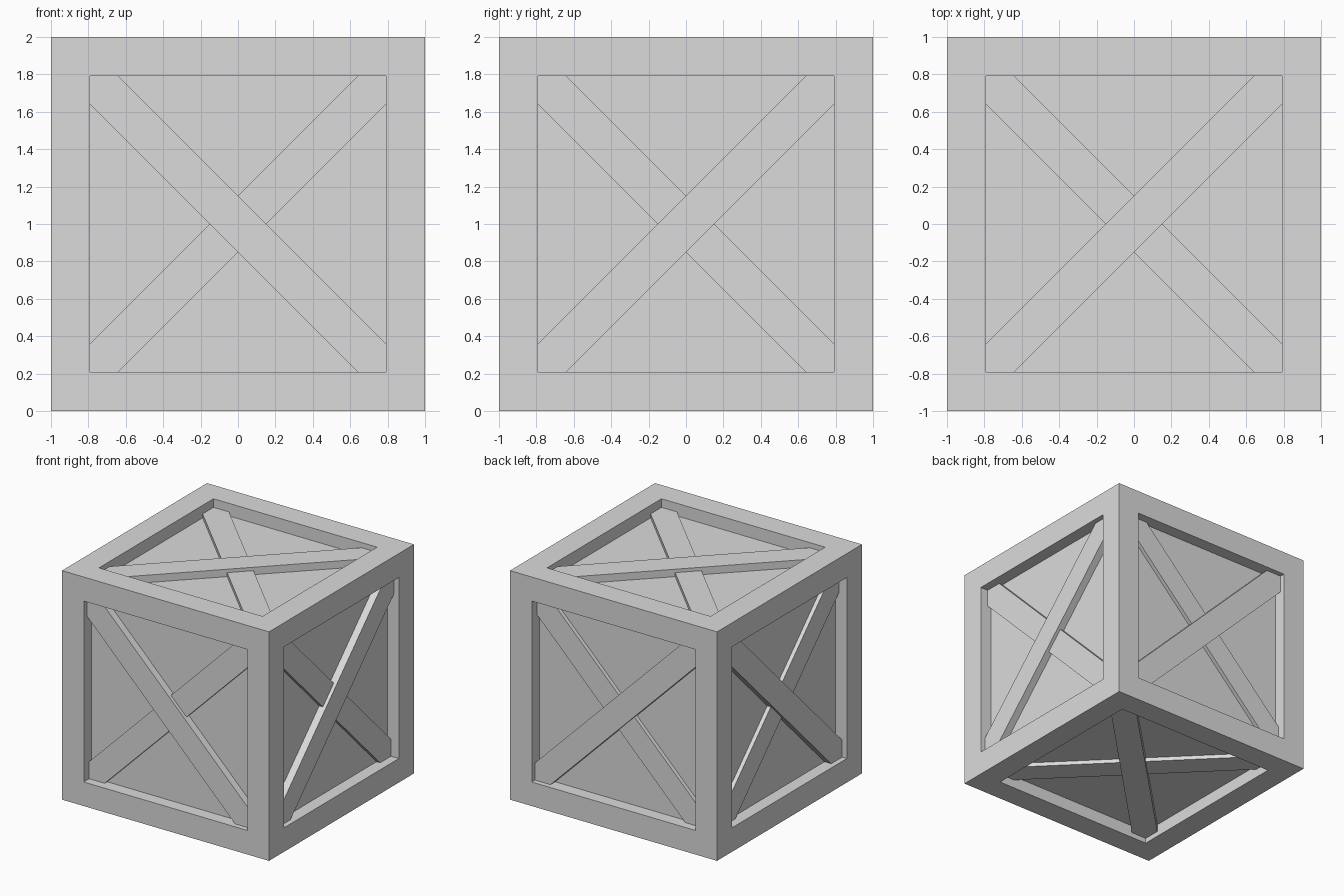
import bpy
import bmesh
from mathutils import Vector

OPENING = 0.79        # half width of the framed opening
PANEL = 0.89          # distance of the recessed panels from the centre
CENTRE = Vector((0, 0, 1))

cube = bpy.data.objects.get("Cube")
if cube:
    bpy.data.objects.remove(cube, do_unlink=True)

grey = bpy.data.materials.new("plain_grey")
grey.use_nodes = True
colour = (0.71, 0.71, 0.71, 1)
grey.diffuse_color = colour
grey.node_tree.nodes["Principled BSDF"].inputs["Base Color"].default_value = colour


def add_object(name, bm):
    bmesh.ops.recalc_face_normals(bm, faces=bm.faces[:])
    mesh = bpy.data.meshes.new(name)
    bm.to_mesh(mesh)
    bm.free()
    mesh.materials.append(grey)
    obj = bpy.data.objects.new(name, mesh)
    obj.location = CENTRE
    bpy.context.collection.objects.link(obj)


# Crate frame: a cube whose six faces are inset and sunk to form the panels
bm = bmesh.new()
bmesh.ops.create_cube(bm, size=2)
sides = bm.faces[:]
bmesh.ops.inset_individual(bm, faces=sides, thickness=1 - OPENING,
                           use_even_offset=True)
for face in sides:
    normal = face.normal.copy()
    panel = bmesh.ops.extrude_discrete_faces(bm, faces=[face])["faces"][0]
    bmesh.ops.translate(bm, verts=panel.verts[:], vec=-normal * (1 - PANEL))
add_object("crate_frame", bm)


def brace(name, u, v, out, slope, height):
    """Diagonal plank with pointed ends tucked just inside the frame."""
    a = OPENING + 0.005
    c = a - 0.15
    outline = [(-a, -a), (-c, -a), (a, c), (a, a), (c, a), (-a, -c)]
    base = PANEL - 0.01
    bm = bmesh.new()
    verts = [bm.verts.new(u * p * slope + v * q + out * base) for p, q in outline]
    face = bm.faces.new(verts)
    new = bmesh.ops.extrude_face_region(bm, geom=[face])["geom"]
    tops = [g for g in new if isinstance(g, bmesh.types.BMVert)]
    bmesh.ops.translate(bm, verts=tops, vec=out * (height - base))
    add_object(name, bm)


# Two crossing braces on every side; the outer one lies over the inner one
X, Y, Z = Vector((1, 0, 0)), Vector((0, 1, 0)), Vector((0, 0, 1))
layout = [
    ("front", X, Z, -Y, -1), ("back", X, Z, Y, -1),
    ("left", Y, Z, X, 1), ("right", Y, Z, -X, 1),
    ("top", X, Y, Z, 1), ("bottom", X, Y, -Z, 1),
]
for side, u, v, out, slope in layout:
    brace(side + "_outer_brace", u, v, out, slope, 0.955)
    brace(side + "_inner_brace", u, v, out, -slope, 0.925)
